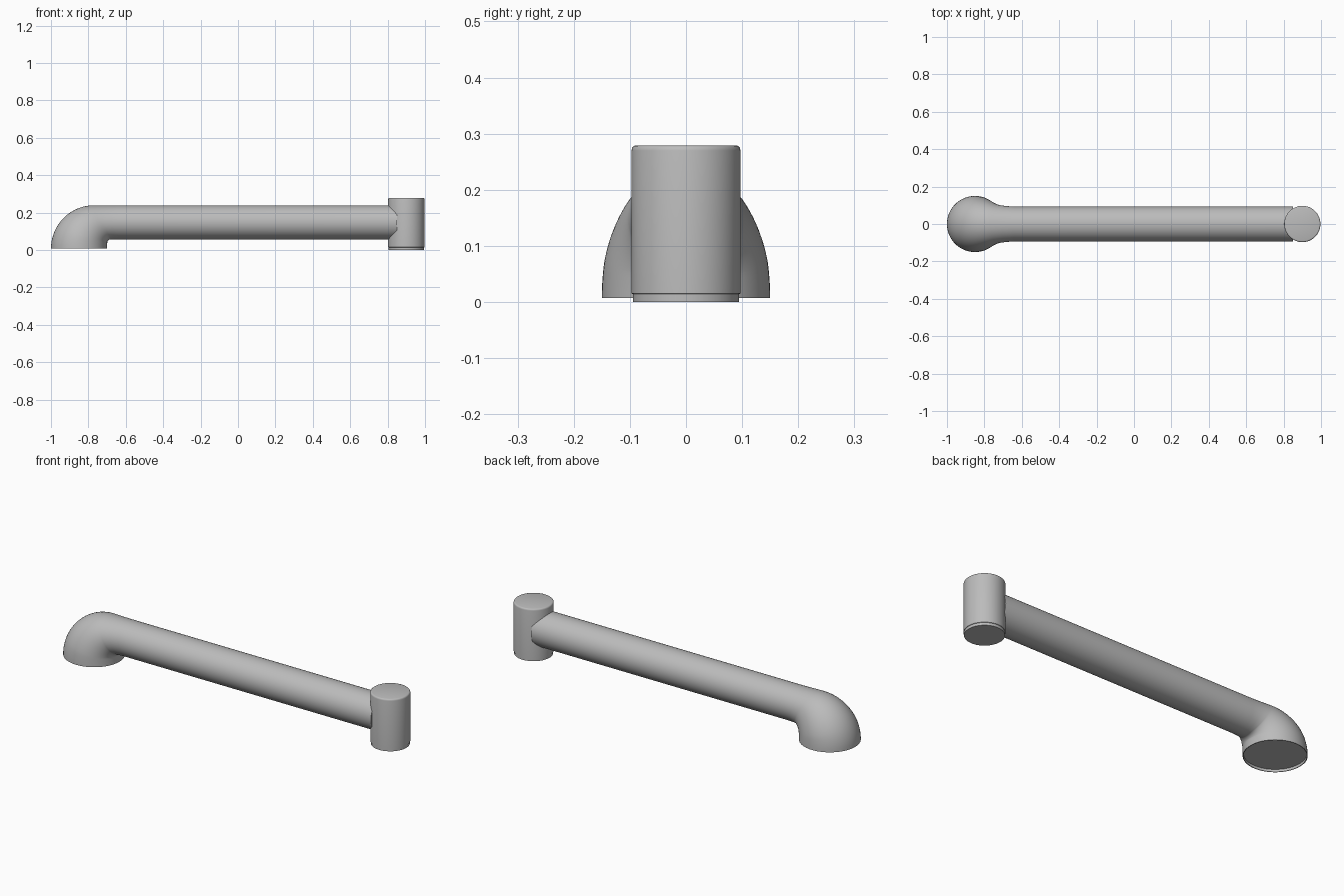
import bpy, bmesh, math

cube = bpy.data.objects.get("Cube")
if cube:
    bpy.data.objects.remove(cube)

SEG = 64
TUBE_Z, TUBE_R = 0.148, 0.091

grey = bpy.data.materials.new("plain grey")
grey.use_nodes = True
grey.diffuse_color = (0.5, 0.5, 0.5, 1)
grey.node_tree.nodes["Principled BSDF"].inputs["Base Color"].default_value = grey.diffuse_color


def skin_rings(name, rings):
    """Skin closed rings of points in order and cap both ends."""
    bm = bmesh.new()
    loops = [[bm.verts.new(p) for p in ring] for ring in rings]
    for a, b in zip(loops, loops[1:]):
        for i in range(SEG):
            j = (i + 1) % SEG
            bm.faces.new((a[i], a[j], b[j], b[i]))
    bm.faces.new(loops[0])
    bm.faces.new(loops[-1])
    bmesh.ops.recalc_face_normals(bm, faces=bm.faces)
    mesh = bpy.data.meshes.new(name)
    bm.to_mesh(mesh)
    bm.free()
    mesh.materials.append(grey)
    obj = bpy.data.objects.new(name, mesh)
    bpy.context.collection.objects.link(obj)
    bpy.ops.object.select_all(action="DESELECT")
    obj.select_set(True)
    bpy.context.view_layer.objects.active = obj
    bpy.ops.object.shade_smooth_by_angle(angle=math.radians(35))
    return obj


def ellipse(outer, inner, width):
    """Ring spanning two points in the xz plane, with a half width in y."""
    pts = []
    for i in range(SEG):
        a = 2 * math.pi * i / SEG
        k = (1 + math.cos(a)) / 2
        pts.append((inner[0] + (outer[0] - inner[0]) * k,
                    width * math.sin(a),
                    inner[1] + (outer[1] - inner[1]) * k))
    return pts


def disc(x, r, z):
    return ellipse((x - r, z), (x + r, z), r)


def tube_ring(x):
    return ellipse((x, TUBE_Z + TUBE_R), (x, TUBE_Z - TUBE_R), TUBE_R + 0.002)


# Flared elbow with a shallow recess in its mouth, running on into the tube
rings = [disc(-0.85, 0.146, 0.02), disc(-0.85, 0.146, 0.007)]
STEPS = 20
for s in range(STEPS + 1):
    t = math.pi / 2 * s / STEPS
    c, n = math.cos(t), math.sin(t)
    outer = (-0.77 - 0.23 * c, 0.007 + 0.232 * n)
    inner = (-0.68 - 0.02 * c, 0.007 + 0.03 * min(1, s / 5) + 0.02 * n)
    rings.append(ellipse(outer, inner, 0.102 + 0.048 * c ** 1.15))
rings.append(ellipse((-0.71, 0.239), (-0.66, 0.057), 0.096))
rings += [tube_ring(-0.64), tube_ring(0.85)]
skin_rings("elbow_and_tube", rings)

# Upright post with a small foot step and a softened top edge
POST = ((0.0945, 0), (0.0945, 0.014), (0.097, 0.015), (0.097, 0.27),
        (0.096, 0.275), (0.093, 0.278), (0.09, 0.279))
skin_rings("post", [disc(0.9, r, z) for r, z in POST])
